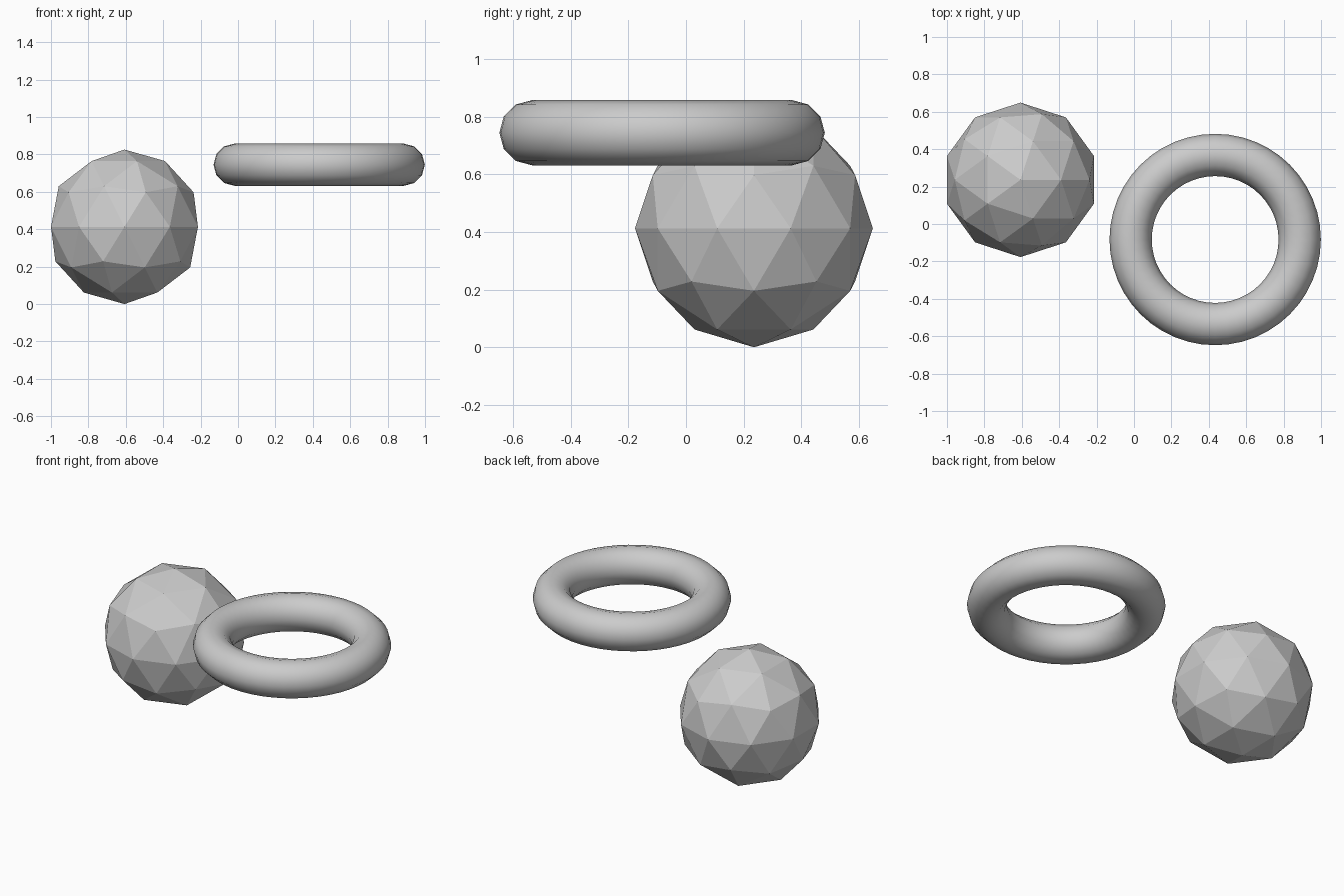
import bpy

if "Cube" in bpy.data.objects:
    bpy.data.objects.remove(bpy.data.objects["Cube"])

grey = bpy.data.materials.new("light_grey")
grey.diffuse_color = (0.6, 0.6, 0.6, 1)
grey.use_nodes = True
grey.node_tree.nodes["Principled BSDF"].inputs["Base Color"].default_value = grey.diffuse_color

# Faceted ball standing on the ground
bpy.ops.mesh.primitive_ico_sphere_add(subdivisions=2, radius=0.413,
                                      location=(-0.607, 0.236, 0.413))
ball = bpy.context.object
ball.name = "faceted_ball"
ball.data.materials.append(grey)
bpy.ops.object.shade_flat()

# Smooth ring floating beside it
bpy.ops.mesh.primitive_torus_add(major_segments=48, minor_segments=12,
                                 major_radius=0.452, minor_radius=0.113,
                                 location=(0.434, -0.083, 0.745))
ring = bpy.context.object
ring.name = "smooth_ring"
ring.data.materials.append(grey)
bpy.ops.object.shade_smooth()
